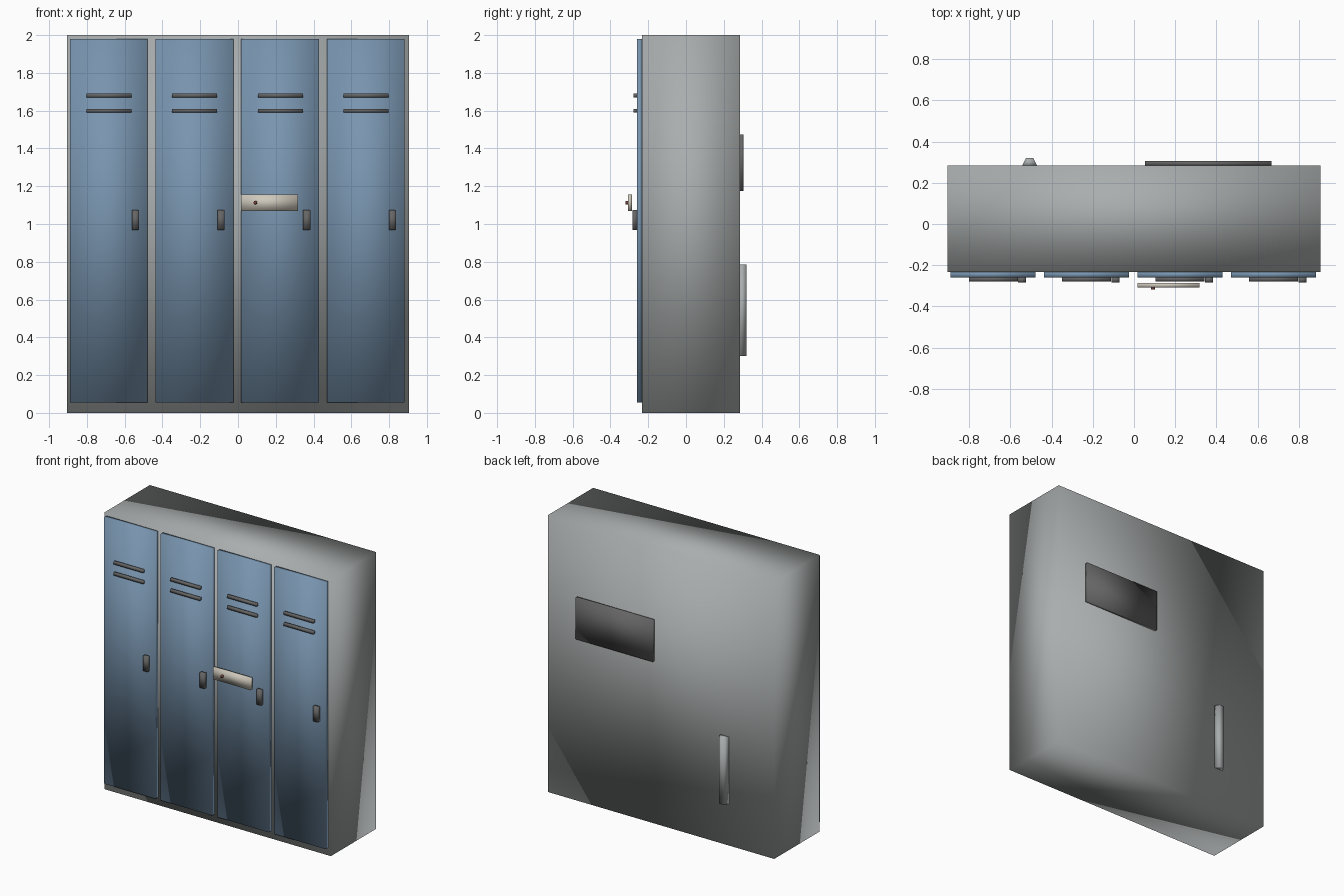
import bpy, bmesh

if "Cube" in bpy.data.objects:
    bpy.data.objects.remove(bpy.data.objects["Cube"])


def material(name, color):
    m = bpy.data.materials.new(name)
    m.diffuse_color = (*color, 1)
    m.use_nodes = True
    m.node_tree.nodes["Principled BSDF"].inputs["Base Color"].default_value = m.diffuse_color
    return m


BLUE = material("door_blue", (0.19, 0.30, 0.43))
DARK = material("dark_metal", (0.13, 0.13, 0.13))
STEEL = material("body_grey", (0.40, 0.42, 0.42))
TAPE = material("tape_beige", (0.62, 0.58, 0.50))
RUST = material("rivet_red", (0.20, 0.06, 0.05))


def box(name, x, y, z, mat=None, taper=None):
    """Soft-shaded box from ranges; taper narrows the +y face in x."""
    bm = bmesh.new()
    bmesh.ops.create_cube(bm, size=1)
    cx = sum(x) / 2
    for v in bm.verts:
        hi = [c > 0 for c in v.co]
        v.co = (x[hi[0]], y[hi[1]], z[hi[2]])
        if taper and hi[1]:
            v.co.x = cx + (v.co.x - cx) * taper
    for f in bm.faces:
        f.smooth = True
    me = bpy.data.meshes.new(name)
    bm.to_mesh(me)
    bm.free()
    ob = bpy.data.objects.new(name, me)
    bpy.context.collection.objects.link(ob)
    if mat:
        me.materials.append(mat)
    return ob


# Cabinet
box("cabinet_body", (-0.905, 0.905), (-0.232, 0.285), (0, 2), STEEL)

# Four doors, each with two vent slats and a handle
for i in range(4):
    x = -0.89 + i * 0.4535
    box(f"door_{i+1}", (x, x + 0.412), (-0.26, -0.232), (0.055, 1.98), BLUE)
    for j, z in enumerate((1.60, 1.68)):
        box(f"vent_{i+1}_{j+1}", (x + 0.088, x + 0.326), (-0.278, -0.258),
            (z - 0.01, z + 0.01), DARK)
    box(f"handle_{i+1}", (x + 0.328, x + 0.366), (-0.284, -0.258),
        (0.967, 1.075), DARK)

# Loose label plate in front of the third door, with its rivet
box("label_plate", (0.016, 0.317), (-0.308, -0.287), (1.07, 1.155), TAPE)
bpy.ops.mesh.primitive_cylinder_add(vertices=8, radius=0.01, depth=0.014,
                                    location=(0.092, -0.312, 1.113),
                                    rotation=(1.5708, 0, 0))
rivet = bpy.context.object
rivet.name = "plate_rivet"
rivet.data.materials.append(RUST)
bpy.ops.object.shade_smooth()

# Rear panel and tapered rear rib
box("rear_panel", (0.053, 0.668), (0.283, 0.305), (1.175, 1.475), DARK)
box("rear_rib", (-0.543, -0.47), (0.283, 0.32), (0.302, 0.785), STEEL, taper=0.48)
